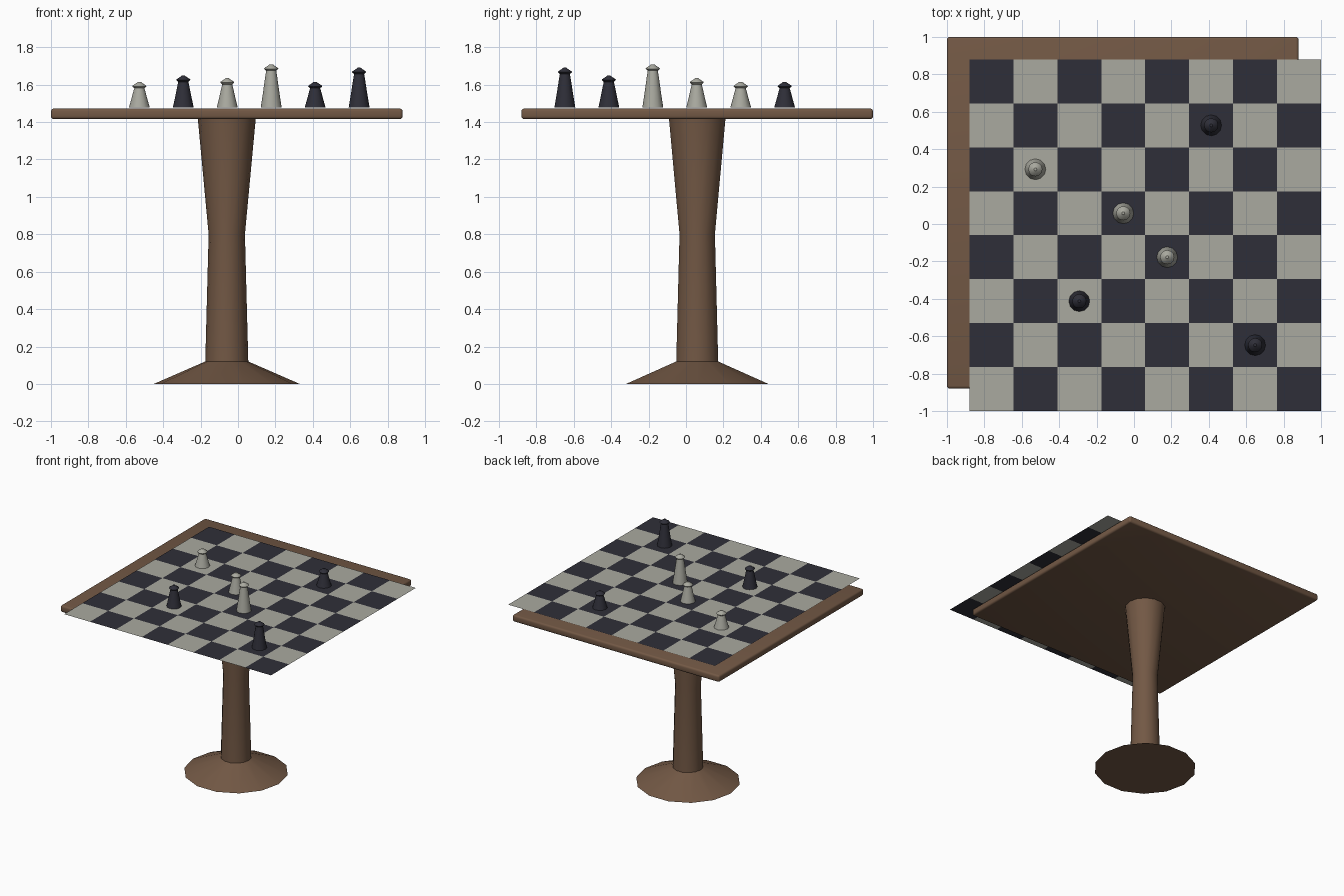
import bpy, bmesh, math

cube = bpy.data.objects.get("Cube")
if cube:
    bpy.data.objects.remove(cube, do_unlink=True)


def material(name, rgb):
    m = bpy.data.materials.new(name)
    m.use_nodes = True
    m.diffuse_color = (*rgb, 1)
    m.node_tree.nodes["Principled BSDF"].inputs["Base Color"].default_value = (*rgb, 1)
    return m


wood = material("brown wood", (0.17, 0.098, 0.059))
ivory = material("light ivory", (0.40, 0.40, 0.35))
ebony = material("dark ebony", (0.028, 0.028, 0.040))


def make_object(name, bm, mats, location, smooth_angle=None):
    bmesh.ops.recalc_face_normals(bm, faces=bm.faces)
    mesh = bpy.data.meshes.new(name)
    bm.to_mesh(mesh)
    bm.free()
    ob = bpy.data.objects.new(name, mesh)
    ob.location = location
    bpy.context.collection.objects.link(ob)
    for m in mats:
        mesh.materials.append(m)
    if smooth_angle:
        bpy.ops.object.select_all(action="DESELECT")
        ob.select_set(True)
        bpy.context.view_layer.objects.active = ob
        bpy.ops.object.shade_smooth_by_angle(angle=math.radians(smooth_angle))
    return ob


def lathe(name, profile, sides, mat, location, smooth_angle):
    """Closed turned shape from (radius, height) pairs."""
    bm = bmesh.new()
    rings = []
    for r, z in profile:
        rings.append([bm.verts.new((r * math.cos(math.tau * i / sides),
                                    r * math.sin(math.tau * i / sides), z))
                      for i in range(sides)])
    for low, high in zip(rings, rings[1:]):
        for i in range(sides):
            j = (i + 1) % sides
            bm.faces.new((low[i], low[j], high[j], high[i]))
    bm.faces.new(rings[0][::-1])
    bm.faces.new(rings[-1])
    return make_object(name, bm, [mat], location, smooth_angle)


table_x, table_y = -0.06, 0.06
board_x, board_y = 0.06, -0.06
board_z = 1.477
cell = 0.235

# Turned pedestal with a flared foot
lathe("pedestal", [(0.39, 0), (0.115, 0.12), (0.097, 0.80), (0.155, 1.42)],
      14, wood, (table_x, table_y, 0), 30)

# Table top with rounded edges
bm = bmesh.new()
bmesh.ops.create_cube(bm, size=1)
bmesh.ops.scale(bm, vec=(1.88, 1.88, 0.056), verts=bm.verts)
bmesh.ops.bevel(bm, geom=bm.edges[:], offset=0.015, segments=3,
                profile=0.5, affect="EDGES")
make_object("table_top", bm, [wood], (table_x, table_y, 1.444), 35)

# Thin checkered board, shifted towards one corner
bm = bmesh.new()
bmesh.ops.create_grid(bm, x_segments=8, y_segments=8, size=4 * cell)
for f in bm.faces:
    c = f.calc_center_median()
    f.material_index = (math.floor(c.x / cell) + math.floor(c.y / cell)) % 2
make_object("board", bm, [ivory, ebony], (board_x, board_y, board_z))

# Game pieces: column, row, height, material
pieces = [
    ("light_piece_a", 1, 5, 0.138, ivory),
    ("light_piece_b", 3, 4, 0.158, ivory),
    ("light_piece_c", 4, 3, 0.232, ivory),
    ("dark_piece_a", 5, 6, 0.138, ebony),
    ("dark_piece_b", 2, 2, 0.172, ebony),
    ("dark_piece_c", 6, 1, 0.214, ebony),
]
for name, col, row, h, mat in pieces:
    neck = h - 0.034
    profile = [(0.056, 0), (0.044, neck * 0.4), (0.033, neck * 0.8), (0.027, neck),
               (0.038, h - 0.024), (0.036, h - 0.020), (0.015, h - 0.006), (0.008, h)]
    lathe(name, profile, 12, mat,
          (board_x + (col - 3.5) * cell, board_y + (row - 3.5) * cell, board_z), 35)
